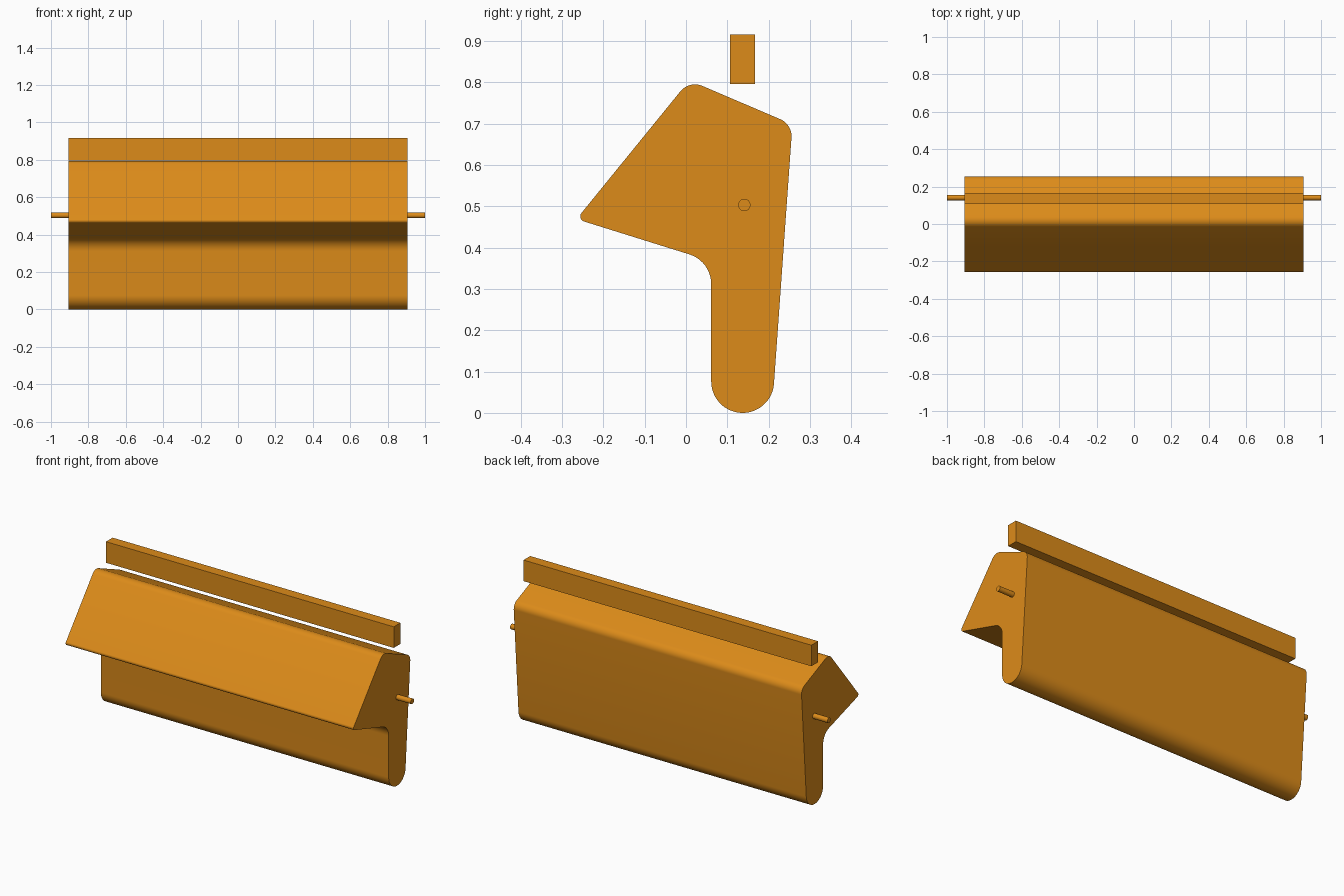
import bpy, bmesh, math
from mathutils import Vector

if "Cube" in bpy.data.objects:
    bpy.data.objects.remove(bpy.data.objects["Cube"])

HALF = 0.907  # half length of body and bar

mat = bpy.data.materials.new("orange")
mat.diffuse_color = (0.72, 0.26, 0.01, 1)
mat.use_nodes = True
mat.node_tree.nodes["Principled BSDF"].inputs["Base Color"].default_value = mat.diffuse_color


def fillet(prev, corner, nxt, r, n=10):
    """Points of an arc of radius r rounding a corner."""
    p, c, q = Vector(prev), Vector(corner), Vector(nxt)
    a, b = (p - c).normalized(), (q - c).normalized()
    half = a.angle(b) / 2
    centre = c + (a + b).normalized() * (r / math.sin(half))
    s = c + a * (r / math.tan(half)) - centre
    e = c + b * (r / math.tan(half)) - centre
    sweep = s.angle(e)
    return [centre + (s * math.sin(sweep * (1 - i / n)) + e * math.sin(sweep * i / n)) / math.sin(sweep)
            for i in range(n + 1)]


def extrude_profile(name, pts, half):
    """Extrude a closed (y, z) outline along x."""
    bm = bmesh.new()
    face = bm.faces.new([bm.verts.new((-half, y, z)) for y, z in pts])
    res = bmesh.ops.extrude_face_region(bm, geom=[face])
    moved = [v for v in res["geom"] if isinstance(v, bmesh.types.BMVert)]
    bmesh.ops.translate(bm, verts=moved, vec=(2 * half, 0, 0))
    bmesh.ops.recalc_face_normals(bm, faces=bm.faces)
    mesh = bpy.data.meshes.new(name)
    bm.to_mesh(mesh)
    bm.free()
    obj = bpy.data.objects.new(name, mesh)
    bpy.context.collection.objects.link(obj)
    mesh.materials.append(mat)
    bpy.ops.object.select_all(action='DESELECT')
    obj.select_set(True)
    bpy.context.view_layer.objects.active = obj
    bpy.ops.object.shade_smooth_by_angle(angle=math.radians(30))
    return obj


def arc(cy, cz, r, a0, a1, n):
    return [(cy + r * math.cos(math.radians(a0 + (a1 - a0) * i / n)),
             cz + r * math.sin(math.radians(a0 + (a1 - a0) * i / n))) for i in range(n + 1)]


# Body: tipping bucket-like profile with rounded corners and round foot
foot = arc(0.137, 0.076, 0.076, -4, -180, 28)
inner, tip, top, back = (0.061, 0.367), (-0.265, 0.4688), (0.008, 0.8045), (0.2575, 0.698)
outline = foot
outline = outline + fillet(foot[-1], inner, tip, 0.075)
outline += fillet(inner, tip, top, 0.013)
outline += fillet(tip, top, back, 0.045)
outline += fillet(top, back, foot[0], 0.045)
extrude_profile("body", outline, HALF)

# Pivot rod running through the body
extrude_profile("pivot_rod", arc(0.141, 0.503, 0.015, 0, 345, 23), 1.0)

# Stop bar floating above
extrude_profile("stop_bar", [(0.107, 0.796), (0.167, 0.796), (0.167, 0.916), (0.107, 0.916)], HALF)
